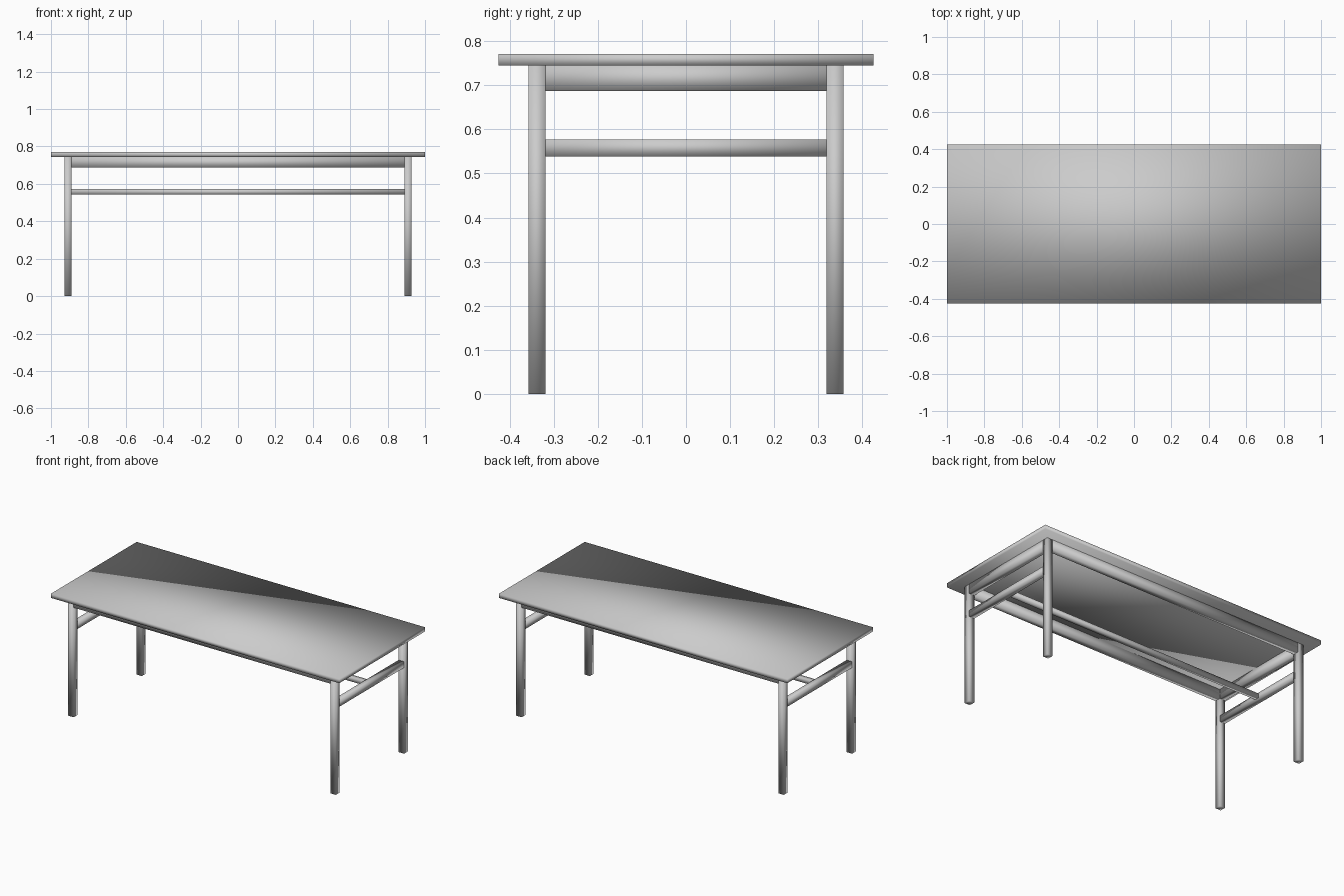
import bpy

if "Cube" in bpy.data.objects:
    bpy.data.objects.remove(bpy.data.objects["Cube"])


def bar(name, size, loc):
    """Box with smooth shading, given full size and centre."""
    bpy.ops.mesh.primitive_cube_add(size=1, location=loc)
    ob = bpy.context.object
    ob.name = name
    ob.scale = size
    bpy.ops.object.transform_apply(location=False, rotation=False, scale=True)
    bpy.ops.object.shade_smooth()
    return ob


LX, LY, LEG = 0.909, 0.338, 0.038   # leg centres and thickness
TOP_Z0, TOP_Z1 = 0.745, 0.771
span_x, span_y = 2 * LX - LEG, 2 * LY - LEG

# table top
bar("table_top", (2, 0.85, TOP_Z1 - TOP_Z0), (0, 0, (TOP_Z0 + TOP_Z1) / 2))

# legs
for sx, xn in ((-1, "left"), (1, "right")):
    for sy, yn in ((-1, "front"), (1, "back")):
        bar(f"{yn}_{xn}_leg", (LEG, LEG, TOP_Z0), (sx * LX, sy * LY, TOP_Z0 / 2))

# aprons under the top
for sy, yn in ((-1, "front"), (1, "back")):
    bar(f"{yn}_apron", (span_x, LEG, 0.058), (0, sy * LY, 0.716))
for sx, xn in ((-1, "left"), (1, "right")):
    bar(f"{xn}_apron", (LEG, span_y, 0.058), (sx * LX, 0, 0.716))
    # side stretcher between the legs
    bar(f"{xn}_stretcher", (LEG, span_y, 0.038), (sx * LX, 0, 0.558))

# long centre stretcher
bar("centre_stretcher", (span_x, 0.028, 0.028), (0, 0, 0.558))
